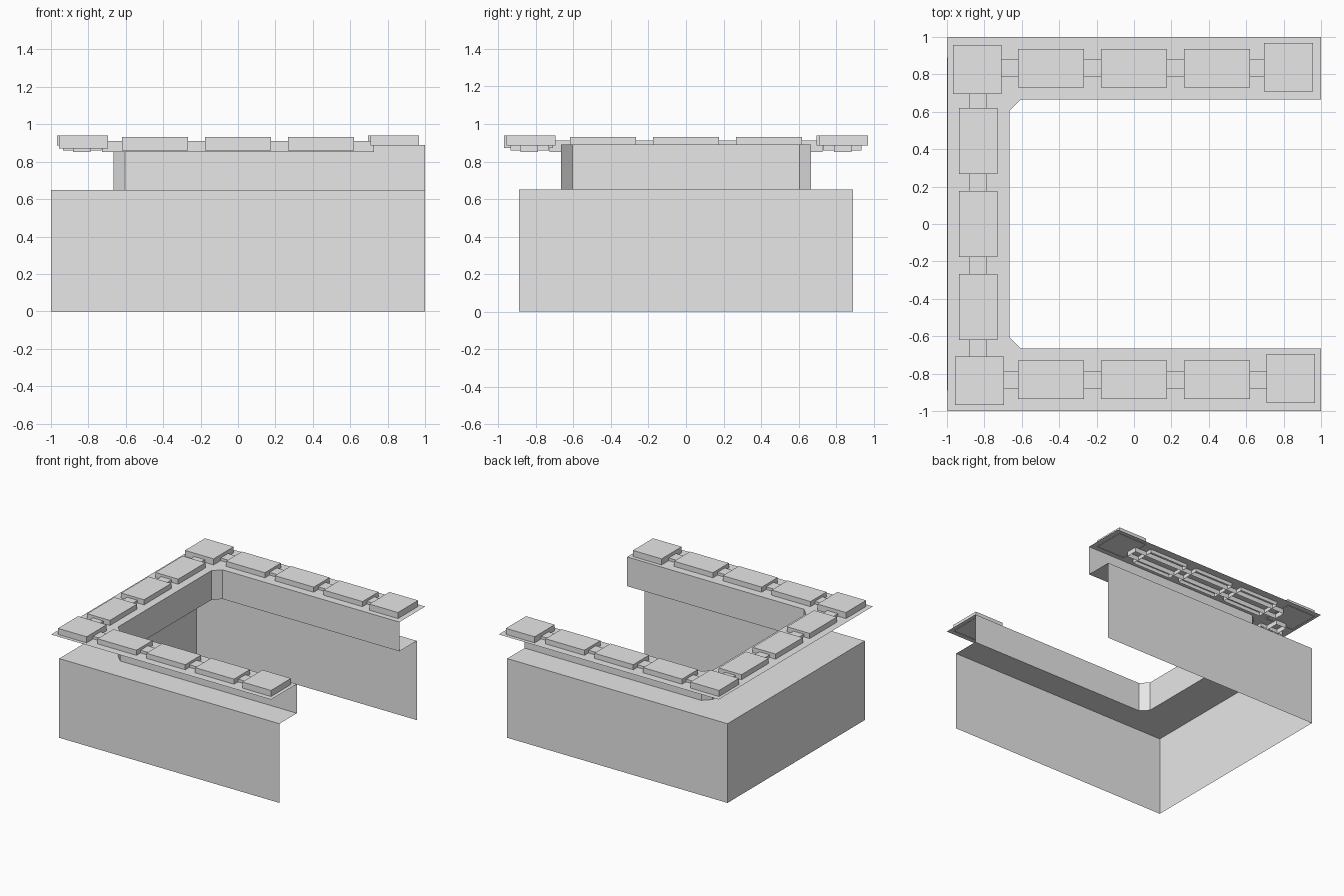
import bpy, bmesh
from math import pi
from mathutils import Matrix, Vector

cube = bpy.data.objects.get("Cube")
if cube:
    bpy.data.objects.remove(cube, do_unlink=True)

stone = bpy.data.materials.new("plain_grey")
stone.use_nodes = True
GREY = (0.8, 0.8, 0.8, 1)
stone.diffuse_color = GREY
stone.node_tree.nodes["Principled BSDF"].inputs["Base Color"].default_value = GREY

# Heights of the ledge and the overhanging top plate
LEDGE, PLATE = 0.65, 0.89


def finish(name, bm):
    mesh = bpy.data.meshes.new(name)
    bm.to_mesh(mesh)
    bm.free()
    mesh.materials.append(stone)
    obj = bpy.data.objects.new(name, mesh)
    bpy.context.collection.objects.link(obj)
    return obj


def u_path(x, y, cut=0):
    """Three-sided plan, open towards +x, with optional cut corners."""
    half = [(1, -y), (x + cut, -y)] + ([(x, -y + cut)] if cut else [])
    return half + [(px, -py) for px, py in reversed(half)]


def wall(name, path, low, high, flip=False):
    bm = bmesh.new()
    rows = [[bm.verts.new((x, y, z)) for x, y in path] for z in (low, high)]
    for i in range(len(path) - 1):
        bm.faces.new((rows[0][i], rows[1][i], rows[1][i + 1], rows[0][i + 1]))
    if flip:
        bmesh.ops.reverse_faces(bm, faces=bm.faces[:])
    return finish(name, bm)


def flat_band(name, outer, inner, z):
    bm = bmesh.new()
    face = bm.faces.new([bm.verts.new((x, y, z)) for x, y in outer + inner[::-1]])
    face.normal_update()
    if face.normal.z < 0:
        face.normal_flip()
    return finish(name, bm)


def cap(name, centre, size, low, high, turn=0):
    """Hollow box without a bottom, turned about the middle of the model."""
    bm = bmesh.new()
    bmesh.ops.create_cube(bm, size=1)
    bottom = [f for f in bm.faces if f.normal.z < -0.5]
    bmesh.ops.delete(bm, geom=bottom, context="FACES_ONLY")
    bmesh.ops.scale(bm, vec=(size[0], size[1], high - low), verts=bm.verts)
    bmesh.ops.translate(bm, vec=Vector((*centre, (low + high) / 2)), verts=bm.verts)
    bmesh.ops.rotate(bm, cent=(0, 0, 0), matrix=Matrix.Rotation(turn, 3, "Z"), verts=bm.verts)
    return finish(name, bm)


# Stepped shell: outer wall, ledge, set-back wall and overhanging plate
outer = u_path(-1, 0.89)
inner = u_path(-0.665, 0.665, 0.06)
wall("outer_wall", outer, 0, LEDGE)
flat_band("ledge", outer, inner, LEDGE)
wall("inner_wall", inner, LEDGE, PLATE)
flat_band("top_plate", u_path(-0.997, 1), inner, PLATE)

# Rail with three pads along each side
for side, turn in (("front", 0), ("back", pi), ("right", -pi / 2)):
    cap(side + "_rail", (0, -0.836), (1.455, 0.095), 0.852, 0.912, turn)
    for i in (-1, 0, 1):
        cap(f"{side}_pad_{i + 2}", (i * 0.443, -0.833), (0.353, 0.207), 0.86, 0.932, turn)

# Square pads at the two corners and the two open ends
for i, name in enumerate(("front_left", "back_left", "back_right", "front_right")):
    low = 0.872 if name == "front_right" else 0.886
    cap(name + "_corner_pad", (0.839, -0.826), (0.26, 0.26), low, 0.94, i * pi / 2)
